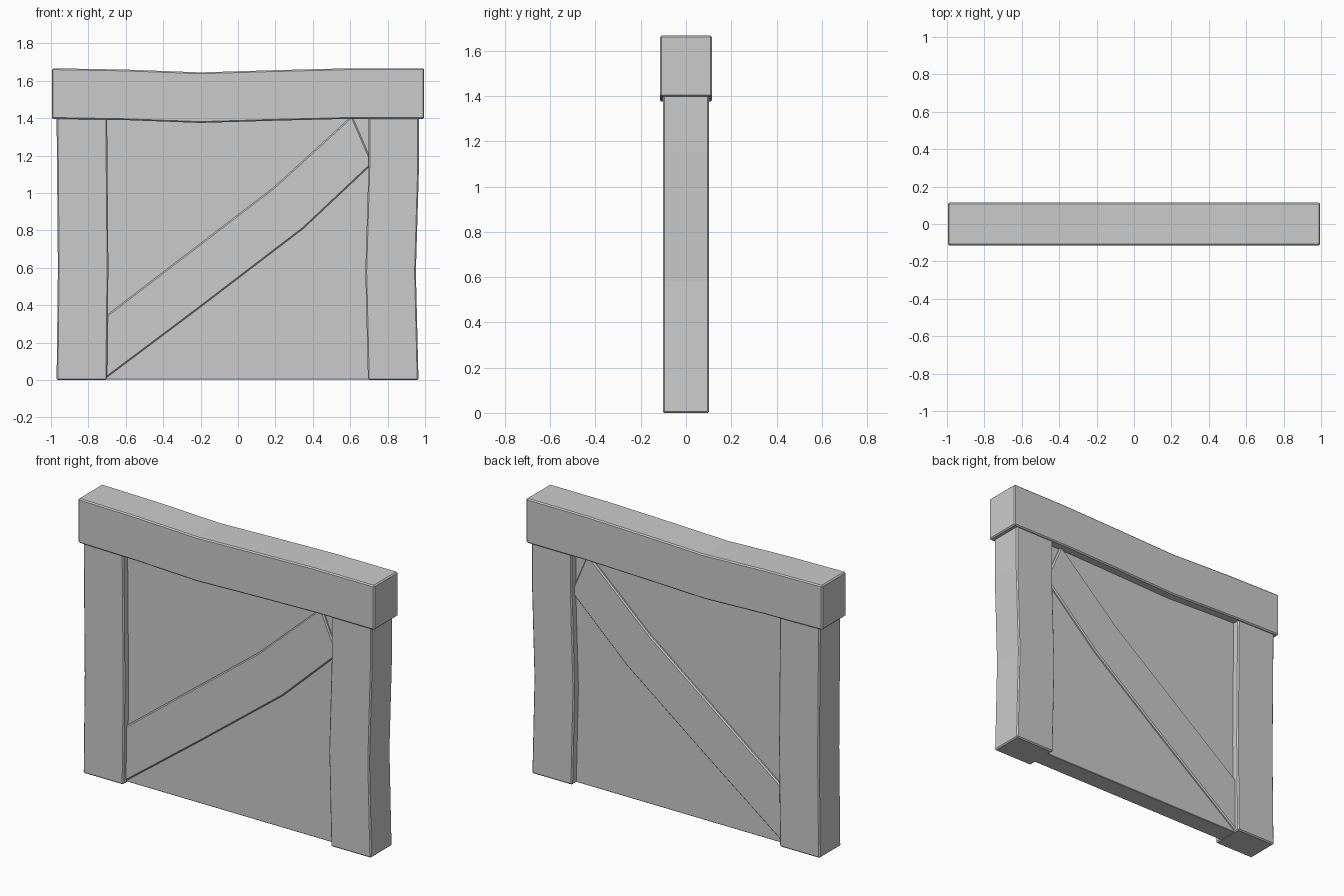
import bpy, bmesh

if "Cube" in bpy.data.objects:
    bpy.data.objects.remove(bpy.data.objects["Cube"])

grey = bpy.data.materials.new("plain_grey")
grey.diffuse_color = (0.6, 0.6, 0.6, 1)
grey.use_nodes = True
grey.node_tree.nodes["Principled BSDF"].inputs["Base Color"].default_value = grey.diffuse_color


def slab(name, rail_a, rail_b, half_depth, bevel):
    """Plank between two matching rails of (x, z) points, extruded through y."""
    bm = bmesh.new()
    rings = []
    for (ax, az), (bx, bz) in zip(rail_a, rail_b):
        rings.append([bm.verts.new(p) for p in (
            (ax, -half_depth, az), (bx, -half_depth, bz),
            (bx, half_depth, bz), (ax, half_depth, az))])
    for r, s in zip(rings, rings[1:]):
        for i in range(4):
            j = (i + 1) % 4
            bm.faces.new((r[i], r[j], s[j], s[i]))
    bm.faces.new(rings[0][::-1])
    bm.faces.new(rings[-1])
    bmesh.ops.recalc_face_normals(bm, faces=bm.faces[:])
    mesh = bpy.data.meshes.new(name)
    bm.to_mesh(mesh)
    bm.free()
    mesh.materials.append(grey)
    obj = bpy.data.objects.new(name, mesh)
    bpy.context.collection.objects.link(obj)
    # Slightly chamfered timber edges
    mod = obj.modifiers.new("chamfer", "BEVEL")
    mod.width = bevel
    mod.segments = 1
    mod.limit_method = 'ANGLE'
    mod.angle_limit = 0.7
    return obj


# Sagging top beam
beam_top = [(-0.995, 1.667), (-0.6, 1.66), (-0.2, 1.645),
            (0.2, 1.657), (0.6, 1.667), (0.995, 1.667)]
slab("top_beam", [(x, z - 0.27) for x, z in beam_top], beam_top, 0.115, 0.007)

# Slightly bowed posts
for name, outline in (
        ("left_post", [(-0.97, 0), (-0.963, 0.6), (-0.97, 1.41)]),
        ("right_post", [(0.695, 0), (0.681, 0.58), (0.698, 1.15), (0.698, 1.41)])):
    slab(name, outline, [(x + 0.27, z) for x, z in outline], 0.1025, 0.007)

# Infill wall panel
slab("wall_panel", [(-0.75, 0.003), (0.75, 0.003)],
     [(-0.75, 1.42), (0.75, 1.42)], 0.06, 0.003)

# Kinked diagonal brace, ends buried in the posts and beam
slab("diagonal_brace",
     [(-0.72, 0.0), (-0.2, 0.39), (0.35, 0.81), (0.72, 1.158)],
     [(-0.72, 0.333), (-0.35, 0.617), (0.19, 1.03), (0.61, 1.413)], 0.075, 0.007)
